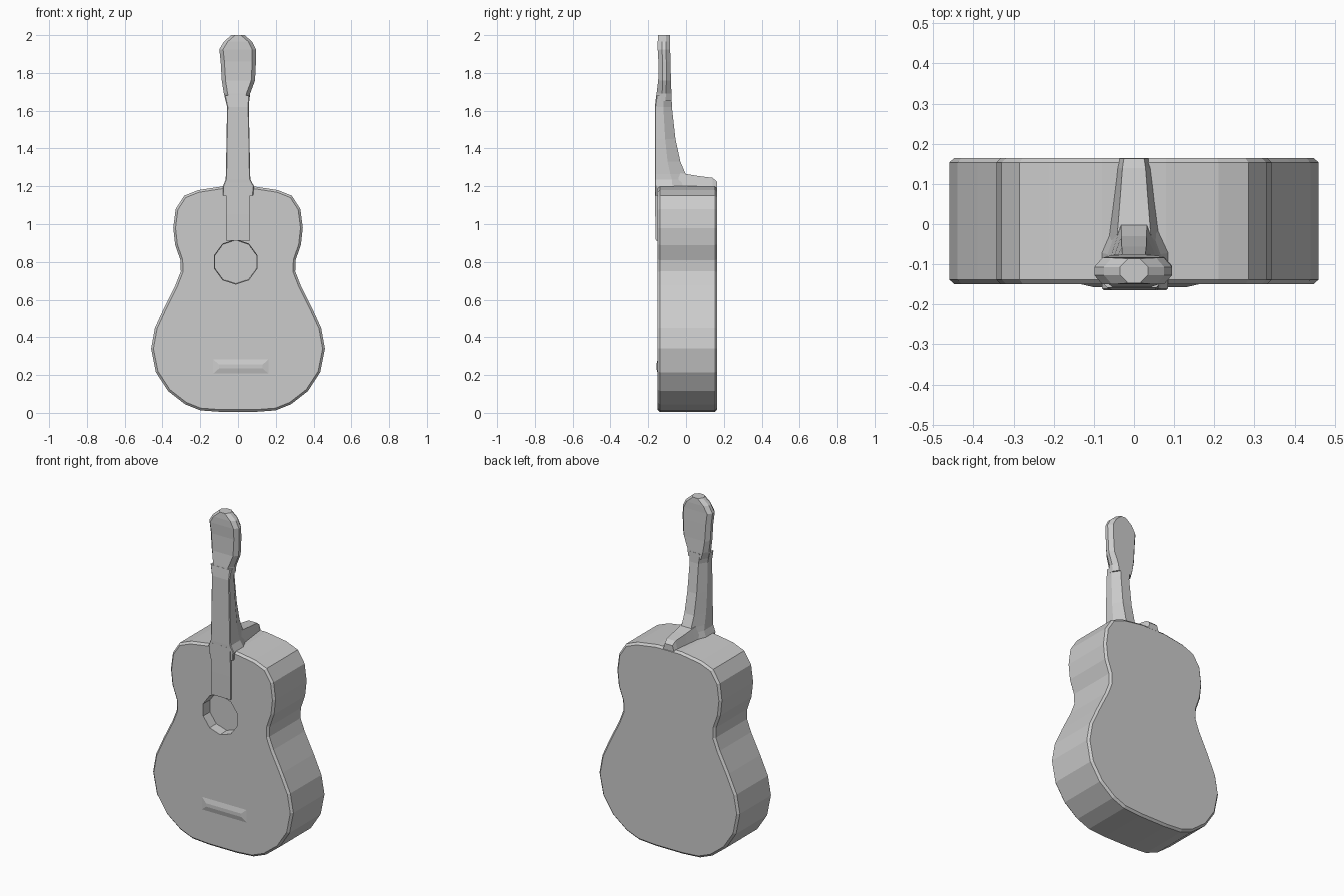
import bpy, bmesh, math
from mathutils import Vector

if "Cube" in bpy.data.objects:
    bpy.data.objects.remove(bpy.data.objects["Cube"])

grey = bpy.data.materials.new("plain grey")
grey.use_nodes = True
colour = (0.6, 0.6, 0.6, 1)
grey.diffuse_color = colour
grey.node_tree.nodes["Principled BSDF"].inputs["Base Color"].default_value = colour


def loft(name, rings):
    """Join equal-length rings of points into a closed, flat-shaded solid."""
    bm = bmesh.new()
    loops = [[bm.verts.new(p) for p in ring] for ring in rings]
    count = len(loops[0])
    for a, b in zip(loops, loops[1:]):
        for i in range(count):
            j = (i + 1) % count
            bm.faces.new((a[i], a[j], b[j], b[i]))
    bm.faces.new(loops[0])
    bm.faces.new(loops[-1])
    bmesh.ops.recalc_face_normals(bm, faces=bm.faces)
    mesh = bpy.data.meshes.new(name)
    bm.to_mesh(mesh)
    bm.free()
    mesh.materials.append(grey)
    obj = bpy.data.objects.new(name, mesh)
    bpy.context.collection.objects.link(obj)
    return obj


def circle(x, y, z, r, sides):
    angles = [math.tau * (i + 0.5) / sides for i in range(sides)]
    return [(x + r * math.cos(a), y, z + r * math.sin(a)) for a in angles]


# Body: mirrored half outline, extruded front to back with chamfered rims
half = [(0.09, 0.005), (0.2, 0.013), (0.28, 0.045), (0.37, 0.115), (0.435, 0.215),
        (0.46, 0.34), (0.44, 0.45), (0.39, 0.56), (0.33, 0.68), (0.303, 0.75),
        (0.305, 0.81), (0.333, 0.89), (0.343, 0.98), (0.33, 1.08), (0.285, 1.15),
        (0.21, 1.18), (0.08, 1.2)]
outline = half + [(-x, z) for x, z in reversed(half)]
body = loft("body", [[(x, y, z) for x, z in outline] for y in (-0.15, 0.165)])
bevel = body.modifiers.new("rim", "BEVEL")
bevel.width = 0.012
bevel.segments = 1
bevel.limit_method = "ANGLE"
bevel.angle_limit = 1.0

# Sound hole: shallow recess cut into the front
cutter = loft("sound_hole_cutter", [circle(-0.012, -0.25, 0.8, 0.122, 10),
                                    circle(-0.012, -0.09, 0.8, 0.115, 10)])
cutter.hide_render = True
cutter.hide_viewport = True
cut = body.modifiers.new("sound hole", "BOOLEAN")
cut.operation = "DIFFERENCE"
cut.solver = "EXACT"
cut.object = cutter


# Neck and head sections: flat front, chamfered narrower back
def section(z, left, right, front, back, chamfer):
    mid = front + (back - front) * 0.5
    return [(left + chamfer, front, z), (right - chamfer, front, z),
            (right, front + chamfer, z), (right, mid, z),
            (right * 0.5, back, z), (left * 0.5, back, z),
            (left, mid, z), (left, front + chamfer, z)]


loft("neck", [section(*s) for s in [
    (1.15, -0.08, 0.08, -0.162, 0.02, 0.004),
    (1.2, -0.08, 0.085, -0.164, 0.02, 0.004),
    (1.235, -0.066, 0.066, -0.165, 0.015, 0.004),
    (1.265, -0.064, 0.064, -0.165, -0.002, 0.004),
    (1.33, -0.063, 0.063, -0.165, -0.03, 0.004),
    (1.45, -0.061, 0.061, -0.165, -0.056, 0.004),
    (1.62, -0.058, 0.057, -0.165, -0.075, 0.004),
    (1.68, -0.073, 0.062, -0.158, -0.076, 0.006)]])


def head_section(z, left, right, front, back):
    mid = (front + back) / 2
    c = 0.02
    return [(left + c, front, z), (right - c, front, z), (right, mid - c / 2, z),
            (right, mid + c / 2, z), (right - c, back, z), (left + c, back, z),
            (left, mid + c / 2, z), (left, mid - c / 2, z)]


loft("head", [head_section(*s) for s in [
    (1.65, -0.064, 0.06, -0.16, -0.076),
    (1.69, -0.075, 0.064, -0.156, -0.077),
    (1.76, -0.086, 0.09, -0.147, -0.08),
    (1.86, -0.092, 0.095, -0.146, -0.082),
    (1.925, -0.099, 0.095, -0.15, -0.084),
    (1.965, -0.075, 0.075, -0.15, -0.084),
    (2.0, -0.035, 0.035, -0.147, -0.086)]])

# Heel: tapered ridge running over the top of the body to the back
loft("heel", [[(-w, y, 1.17), (w, y, 1.17), (w * 0.6, y, z), (-w * 0.6, y, z)]
              for y, w, z in [(-0.1, 0.08, 1.28), (0.0, 0.066, 1.265),
                              (0.06, 0.058, 1.255), (0.14, 0.048, 1.245),
                              (0.163, 0.042, 1.225)]])

# Fingerboard: thin strip from the neck down to the sound hole
loft("fingerboard", [[(-0.064, y, z), (0.064, y, z), (0.064, -0.14, z), (-0.064, -0.14, z)]
                     for z, y in [(0.912, -0.16), (1.05, -0.163), (1.22, -0.165)]])

# Bridge: faint raised wedge on the lower front
loft("bridge", [[(x0, y, z0), (x1, y, z0), (x1, y, z1), (x0, y, z1)]
                for y, x0, x1, z0, z1 in [(-0.148, -0.14, 0.17, 0.2, 0.29),
                                          (-0.157, -0.1, 0.13, 0.235, 0.255)]])
